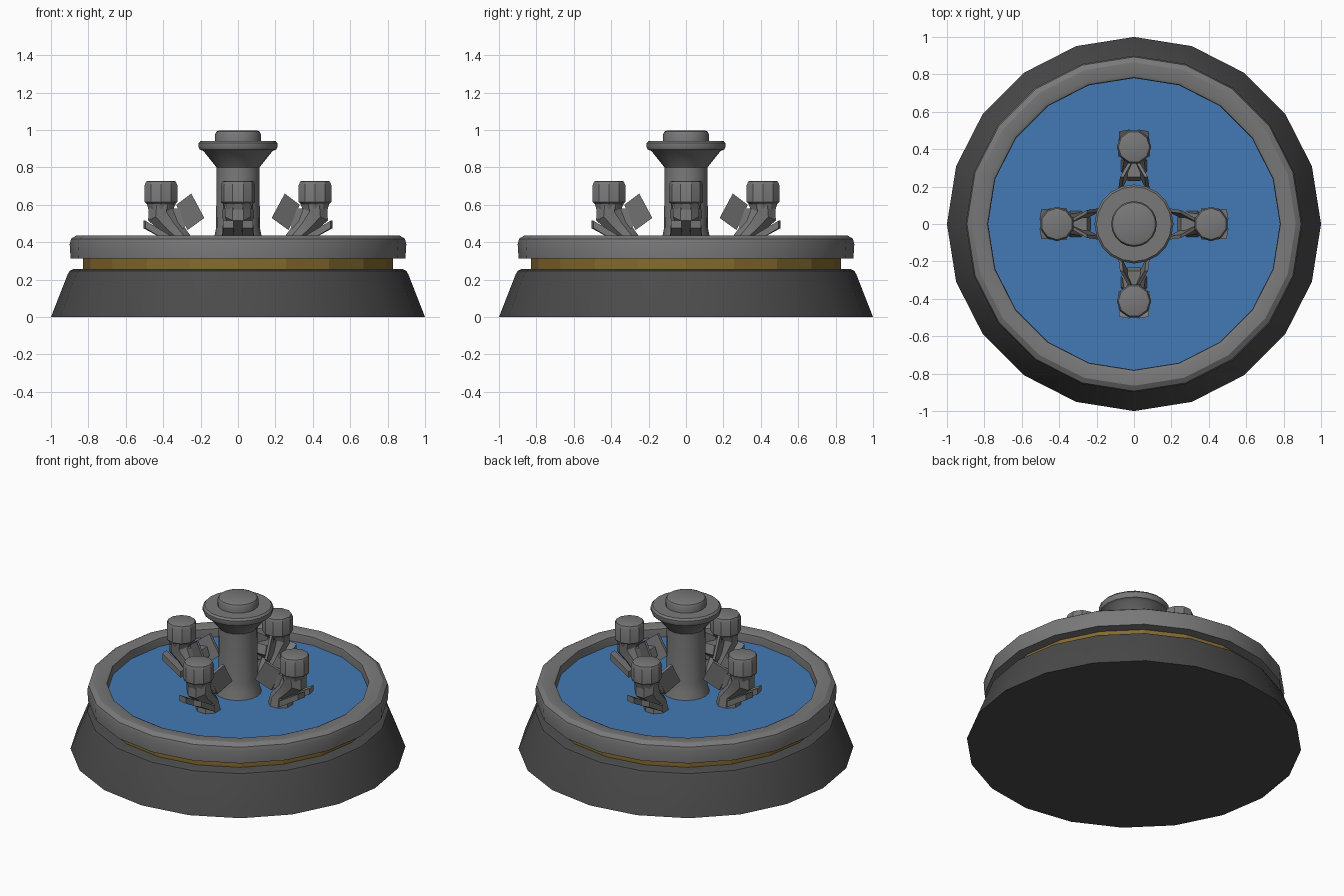
import bpy, bmesh, math
from mathutils import Vector, Matrix

if "Cube" in bpy.data.objects:
    bpy.data.objects.remove(bpy.data.objects["Cube"])


def material(name, rgb):
    m = bpy.data.materials.new(name)
    m.diffuse_color = (*rgb, 1)
    m.use_nodes = True
    m.node_tree.nodes["Principled BSDF"].inputs["Base Color"].default_value = m.diffuse_color
    return m


DARK = material("dark_stone", (0.07, 0.07, 0.07))
GREY = material("grey_stone", (0.19, 0.19, 0.195))
GOLD = material("gold_band", (0.235, 0.145, 0.03))
BLUE = material("blue_water", (0.055, 0.195, 0.46))


def finish(bm, name, mat, smooth=None):
    bmesh.ops.remove_doubles(bm, verts=bm.verts, dist=1e-5)
    bmesh.ops.recalc_face_normals(bm, faces=bm.faces)
    me = bpy.data.meshes.new(name)
    bm.to_mesh(me)
    bm.free()
    me.materials.append(mat)
    if smooth:
        me.shade_smooth()
        me.set_sharp_from_angle(angle=math.radians(smooth))
    ob = bpy.data.objects.new(name, me)
    bpy.context.collection.objects.link(ob)
    return ob


def loft(bm, rings, cap=True, closed=False):
    loops = [[bm.verts.new(p) for p in r] for r in rings]
    pairs = list(zip(loops, loops[1:]))
    if closed:
        pairs.append((loops[-1], loops[0]))
    for a, b in pairs:
        n = len(a)
        for i in range(n):
            j = (i + 1) % n
            bm.faces.new((a[i], a[j], b[j], b[i]))
    if cap and not closed:
        bm.faces.new(loops[0])
        bm.faces.new(loops[-1])


def ring(r, z, n, cx=0.0, rot=0.0):
    return [Vector((cx + r * math.cos(rot + math.tau * i / n),
                    r * math.sin(rot + math.tau * i / n), z)) for i in range(n)]


def revolve(name, profile, n, mat, smooth=30, cap=True, closed=False):
    bm = bmesh.new()
    loft(bm, [ring(r, z, n) for r, z in profile], cap, closed)
    return finish(bm, name, mat, smooth)


# plinth, band, basin rim and water
revolve("plinth", [(1, 0), (0.91, 0.23), (0.9, 0.247), (0.88, 0.256)], 20, DARK)
revolve("gold_ring", [(0.83, 0.25), (0.83, 0.315)], 20, GOLD, None)
revolve("basin_rim", [(0.8, 0.312), (0.895, 0.312), (0.9, 0.39), (0.893, 0.418),
                      (0.865, 0.436), (0.80, 0.436), (0.783, 0.428), (0.78, 0.41),
                      (0.78, 0.33)], 20, GREY, 32, closed=True)
revolve("water", [(0.785, 0.33), (0.785, 0.375)], 20, BLUE, None)

# central column with flared foot and top
revolve("column", [(0.145, 0.36), (0.128, 0.42), (0.117, 0.48), (0.115, 0.8),
                   (0.185, 0.888), (0.205, 0.896), (0.211, 0.91), (0.211, 0.93),
                   (0.2, 0.942), (0.12, 0.942)], 20, GREY)
revolve("column_cap", [(0.122, 0.935), (0.122, 0.978), (0.115, 0.992), (0.1, 0.998)],
        20, GREY)


def plate(bm, pts, offset):
    # thin plate from a quad and a thickness vector
    off = Vector(offset)
    loft(bm, [[Vector(p) for p in pts], [Vector(p) + off for p in pts]])


def spout(angle, name):
    turn = Matrix.Rotation(angle, 4, 'Z')
    # nozzle head, bent body and foot
    bm = bmesh.new()
    rot = math.radians(18)
    loft(bm, [ring(r, z, 10, 0.412, rot) for r, z in
              [(0.07, 0.575), (0.08, 0.605), (0.092, 0.615), (0.092, 0.705),
               (0.084, 0.724), (0.076, 0.727)]])
    path = [(0.405, 0.605, 0.078), (0.412, 0.55, 0.074), (0.365, 0.49, 0.058),
            (0.315, 0.435, 0.066), (0.31, 0.36, 0.078)]
    rings = [ring(r, z, 8, cx, math.pi / 8) for cx, z, r in path]
    for i in (1, 2):                        # tilt the bend rings along the path
        cx, z, r = path[i]
        for p in rings[i]:
            p.z -= (p.x - cx) * 0.5
    loft(bm, rings)
    bmesh.ops.transform(bm, matrix=turn, verts=bm.verts)
    finish(bm, name + "_body", GREY, 30)
    # forked tail towards the column and fins on the outside
    bm = bmesh.new()
    for s in (1, -1):
        plate(bm, [(0.33, s * 0.03, 0.60), (0.25, s * 0.075, 0.66),
                   (0.18, s * 0.085, 0.53), (0.27, s * 0.04, 0.465)],
              (0, -s * 0.018, 0))
        plate(bm, [(0.505, s * 0.025, 0.515), (0.495, s * 0.08, 0.515),
                   (0.36, s * 0.085, 0.435), (0.36, s * 0.025, 0.435)],
              (0, 0, -0.04))
    # tail root joining the body
    plate(bm, [(0.35, -0.035, 0.58), (0.25, -0.035, 0.585),
               (0.23, -0.035, 0.53), (0.32, -0.035, 0.45)], (0, 0.07, 0))
    bmesh.ops.transform(bm, matrix=turn, verts=bm.verts)
    finish(bm, name + "_fins", GREY)


for k, side in enumerate(("right", "back", "left", "front")):
    spout(k * math.pi / 2, side + "_spout")
